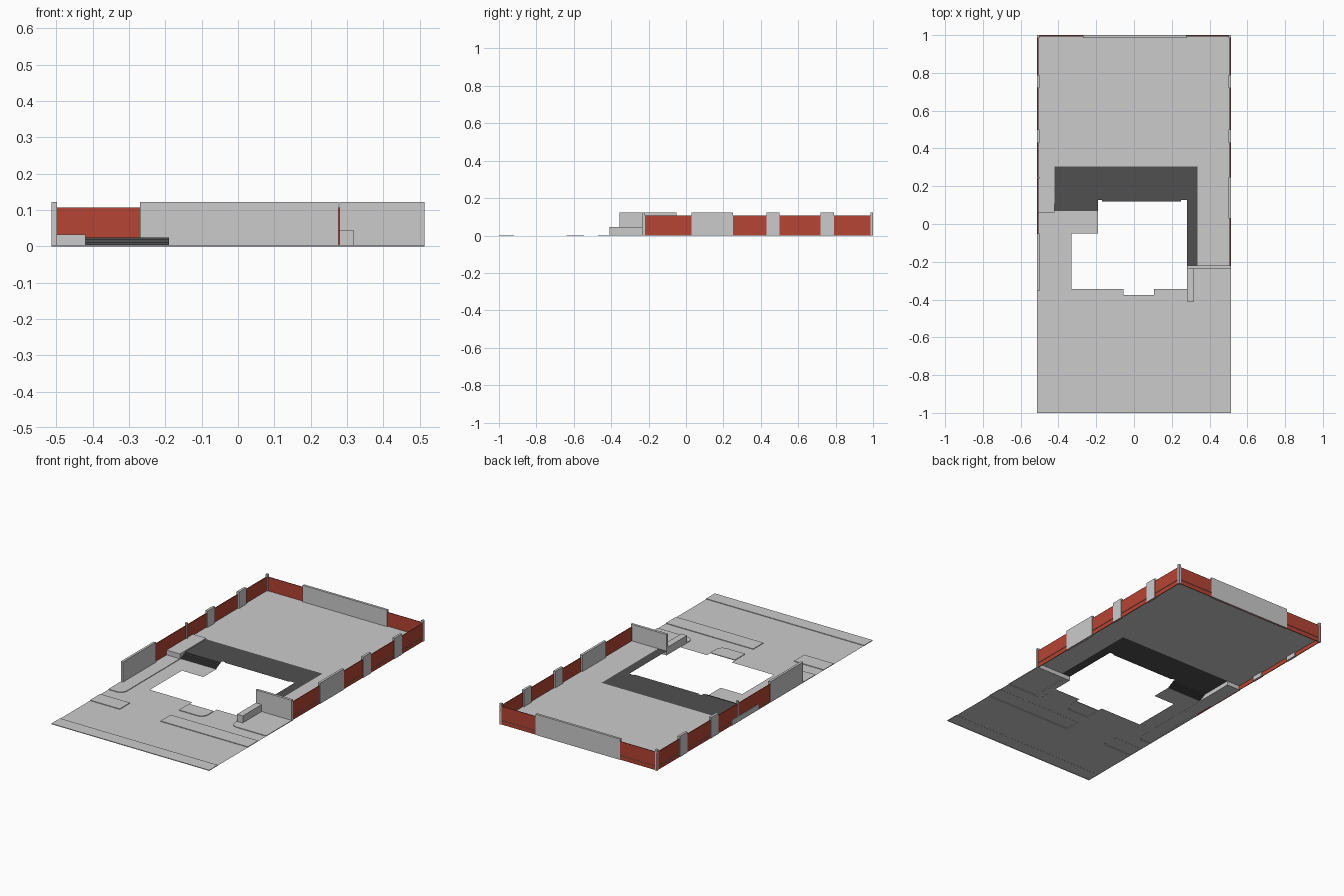
import bpy, bmesh, math

if "Cube" in bpy.data.objects:
    bpy.data.objects.remove(bpy.data.objects["Cube"])

def material(name, rgb):
    m = bpy.data.materials.new(name)
    m.diffuse_color = (*rgb, 1)
    m.use_nodes = True
    m.node_tree.nodes["Principled BSDF"].inputs["Base Color"].default_value = m.diffuse_color
    return m

RED = material("red_fence", (0.46, 0.058, 0.033))
DARK = material("dark_paving", (0.08, 0.08, 0.08))
W, CURB, UPPER = 0.513, 0.004, 0.025      # half width, kerb height, garden level

def finish(name, bm, mat=None):
    me = bpy.data.meshes.new(name)
    bm.to_mesh(me)
    bm.free()
    ob = bpy.data.objects.new(name, me)
    bpy.context.collection.objects.link(ob)
    if mat:
        me.materials.append(mat)
    return ob

def sheet(name, pts, z, skirt=0, mat=None):
    """Flat outline at height z, with an optional edge dropping down."""
    bm = bmesh.new()
    top = [bm.verts.new((x, y, z)) for x, y in pts]
    face = bm.faces.new(top)
    if skirt:
        low = [bm.verts.new((x, y, z - skirt)) for x, y in pts]
        for i in range(len(pts)):
            j = (i + 1) % len(pts)
            bm.faces.new((low[i], low[j], top[j], top[i]))
    bm.normal_update()
    if face.normal.z < 0:
        bmesh.ops.reverse_faces(bm, faces=bm.faces[:])
    return finish(name, bm, mat)

def box(name, x0, x1, y0, y1, z0, z1, mat=None):
    bm = bmesh.new()
    bmesh.ops.create_cube(bm, size=1)
    for v in bm.verts:
        v.co = ((x0, x1)[v.co.x > 0], (y0, y1)[v.co.y > 0], (z0, z1)[v.co.z > 0])
    return finish(name, bm, mat)

def rect(x0, x1, y0, y1):
    return [(x0, y0), (x1, y0), (x1, y1), (x0, y1)]

def arc(cx, cy, a0, a1, r=0.04, n=6):
    return [(cx + r * math.cos(math.radians(a0 + (a1 - a0) * i / n)),
             cy + r * math.sin(math.radians(a0 + (a1 - a0) * i / n))) for i in range(n + 1)]

# Rounded kerb corners shared by road and pavements
corner_right = arc(0.32, -0.43, 270, 180)
corner_mid = arc(0.065, -0.43, 0, -90)
corner_left = arc(-0.46, -0.43, 0, -90)

# Road with driveway, notched around the raised areas
sheet("road", [(-W, -.92), (W, -.92), (W, -.64), (-.055, -.64), (-.055, -.545),
      (W, -.545), (W, -.47)] + corner_right + [(.28, -.345), (.105, -.345)]
      + corner_mid + [(-.055, -.47), (-.055, -.345), (-.33, -.345), (-.33, -.05),
      (-.19, -.05), (-.19, .07), (-.42, .07)] + corner_left
      + [(-W, -.47), (-W, -.545), (-.32, -.545), (-.32, -.64), (-W, -.64)], 0.0005)

# Raised pavements and verges
sheet("far_pavement", rect(-W, W, -1, -.92), CURB, CURB)
sheet("verge_left", rect(-W, -.32, -.64, -.545), CURB, CURB)
sheet("verge_right", rect(-.055, W, -.64, -.545), CURB, CURB)
sheet("front_bed", [(-.055, -.375), (.105, -.375)] + corner_mid + [(-.055, -.47)], CURB, CURB)
sheet("pavement_right", [(W, -.235), (W, -.47)] + corner_right + [(.28, -.235)], CURB, CURB)
sheet("pavement_left", [(-W, .06), (-.42, .06)] + corner_left + [(-W, -.47)], CURB, CURB)

# Upper garden and dark patio
sheet("back_lawn", [(-W, .305), (.335, .305), (.335, -.22), (W, -.22), (W, 1), (-W, 1)], UPPER)
sheet("patio", [(-.42, .12), (-.42, .305), (.335, .305), (.335, -.22), (.28, -.22),
      (.28, .127), (.25, .127), (.25, .12), (-.17, .12), (-.17, .127),
      (-.19, .127), (-.19, .12)], UPPER, 0, DARK)
box("raised_bed", -W, -.42, .06, .305, 0, .032)

# Steps up to the patio
bm = bmesh.new()
N = 4
profile = [(.07, 0)]
for i in range(N):
    z = UPPER * (i + 1) / N
    profile += [(.07 + i * .0125, z), (.07 + (i + 1) * .0125 if i < N - 1 else .122, z)]
profile[-1] = (.12, UPPER)
rows = [[bm.verts.new((x, y, z)) for x in (-.42, -.19)] for y, z in profile]
for a, b in zip(rows, rows[1:]):
    bm.faces.new((a[0], a[1], b[1], b[0]))
finish("patio_steps", bm, DARK)

# Red fence panels
FH, PH, T = 0.107, 0.122, 0.014
box("fence_left", -W + .003, -W + .007, -.05, 1, 0, FH, RED)
box("fence_right", W - .007, W - .003, -.22, 1, 0, FH, RED)
box("fence_back", -W + .003, W - .003, .993, .997, 0, FH, RED)

# Grey posts and wall sections along both sides
spans = {-1: [(-.355, -.05), (.24, .25), (.43, .5), (.72, .79), (.986, 1)],
         1: [(.03, .25), (.43, .5), (.72, .79), (.986, 1)]}
for side, items in spans.items():
    for i, (y0, y1) in enumerate(items):
        a, b = sorted((side * W, side * (W - T)))
        box(f"wall_section_{'left' if side < 0 else 'right'}_{i}", a, b, y0, y1, 0, PH)
box("wall_section_back", -.27, .277, .986, 1, 0, PH)

# Front wall beside the house and low wall in front of it
box("side_gate_wall", .28, W, -.235, -.22, 0, PH)
box("low_wall", .28, .318, -.41, -.235, 0, .045)
